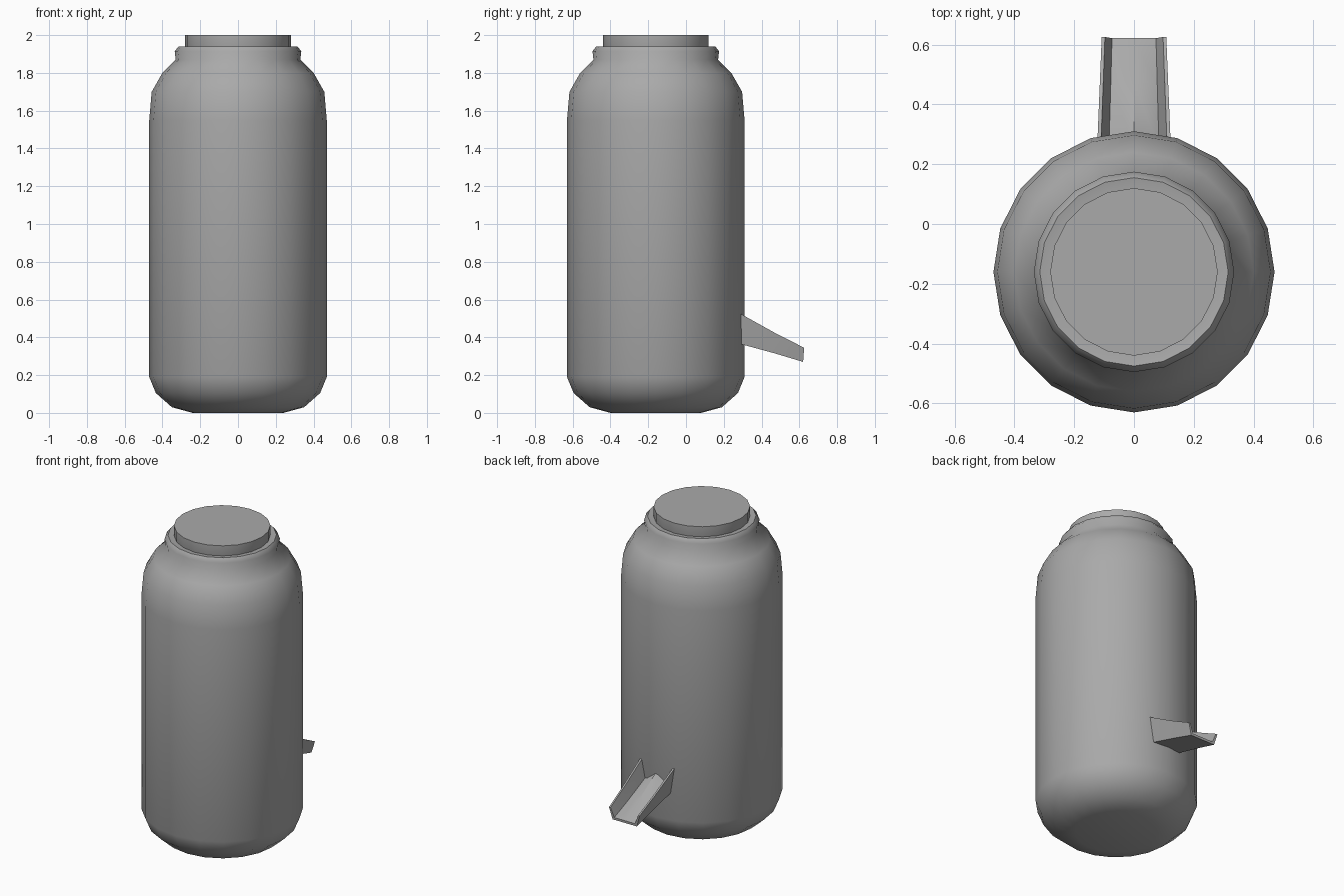
import bpy
import bmesh
from math import cos, sin, pi, radians

cube = bpy.data.objects.get("Cube")
if cube:
    bpy.data.objects.remove(cube, do_unlink=True)

SIDES = 20
AXIS_Y = -0.16

grey = bpy.data.materials.new("plain_grey")
grey.use_nodes = True
colour = (0.4, 0.4, 0.4, 1)
grey.diffuse_color = colour
grey.node_tree.nodes["Principled BSDF"].inputs["Base Color"].default_value = colour


def skin_loops(name, loops, smooth_angle):
    """Bridge equal closed loops of points and cap both ends."""
    bm = bmesh.new()
    rings = [[bm.verts.new(p) for p in loop] for loop in loops]
    for a, b in zip(rings, rings[1:]):
        for i in range(len(a)):
            j = (i + 1) % len(a)
            bm.faces.new((a[i], a[j], b[j], b[i]))
    bm.faces.new(rings[0][::-1])
    bm.faces.new(rings[-1])
    bmesh.ops.recalc_face_normals(bm, faces=bm.faces)
    mesh = bpy.data.meshes.new(name)
    bm.to_mesh(mesh)
    bm.free()
    mesh.materials.append(grey)
    obj = bpy.data.objects.new(name, mesh)
    bpy.context.collection.objects.link(obj)
    bpy.ops.object.select_all(action='DESELECT')
    obj.select_set(True)
    bpy.context.view_layer.objects.active = obj
    bpy.ops.object.shade_smooth_by_angle(angle=radians(smooth_angle))
    return obj


def lathe(name, profile, smooth_angle):
    """Turn a (radius, height) profile about the vessel axis."""
    loops = [[(r * cos(2 * pi * i / SIDES), AXIS_Y + r * sin(2 * pi * i / SIDES), z)
              for i in range(SIDES)] for r, z in profile]
    return skin_loops(name, loops, smooth_angle)


# Vessel: rounded base, straight wall, domed shoulder and collar
lathe("vessel_body", [
    (0.24, 0.0), (0.35, 0.03), (0.435, 0.105), (0.47, 0.19),
    (0.47, 1.55), (0.457, 1.70), (0.40, 1.80), (0.33, 1.87),
    (0.335, 1.915), (0.315, 1.94), (0.285, 1.935)], 60)

# Flat lid seated inside the collar
lathe("lid", [(0.275, 1.92), (0.28, 1.94), (0.28, 2.0)], 40)


# Pouring spout: an open channel, tapering and sloping down to the tip
def channel(y, half, top, bottom, floor, crown):
    right = [(half, top), (half * 0.8, bottom)]
    inner = [(half * 0.9, top), (half * 0.68, floor)]
    section = ([(-x, z) for x, z in right] + right[::-1] + inner
               + [(0, crown)] + [(-x, z) for x, z in inner[::-1]])
    return [(x, y + 0.07 * (z - bottom), z) for x, z in section]


skin_loops("spout", [
    channel(0.25, 0.123, 0.54, 0.375, 0.43, 0.50),
    channel(0.47, 0.114, 0.42, 0.315, 0.34, 0.365),
    channel(0.62, 0.108, 0.345, 0.27, 0.285, 0.285)], 40)
